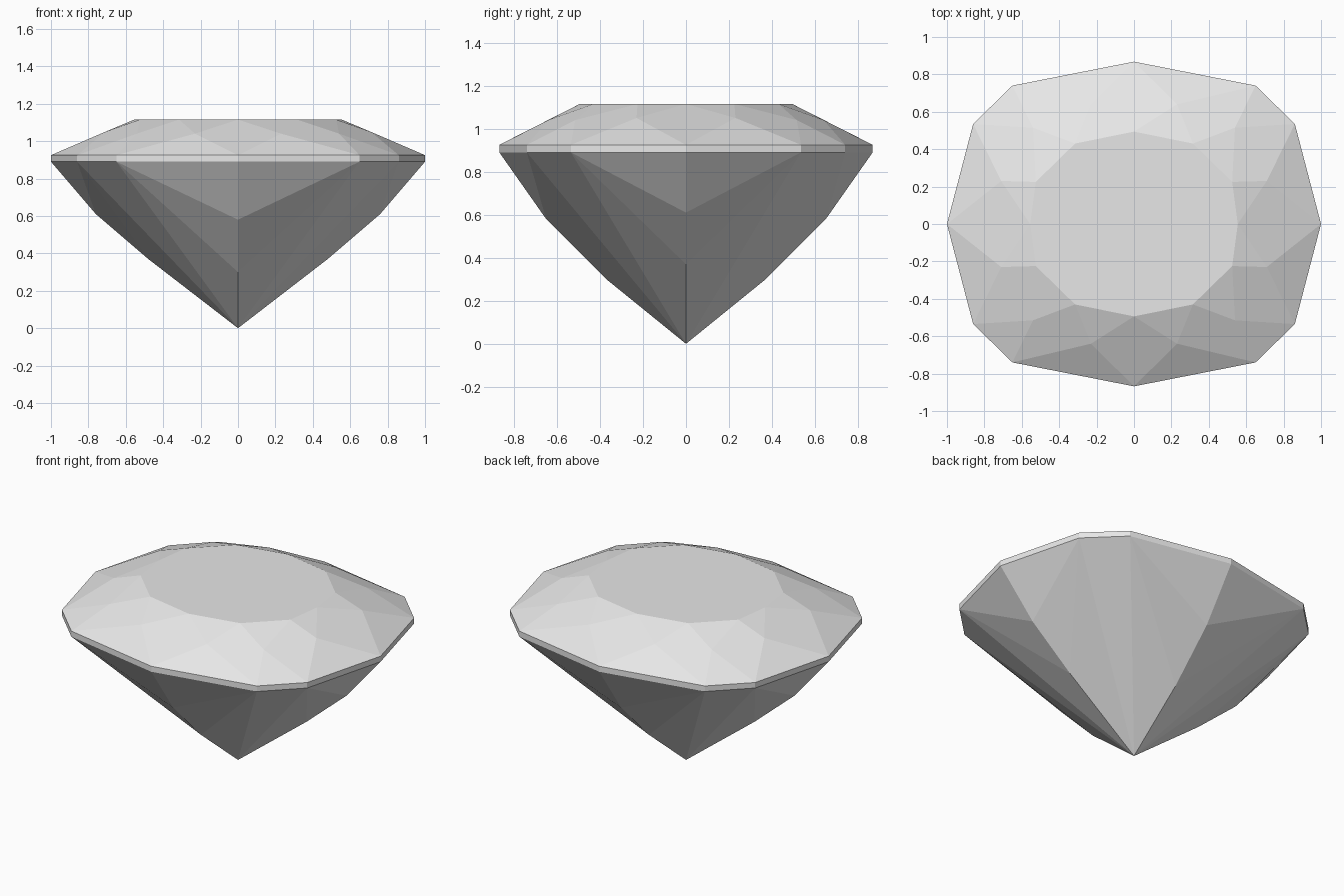
import bpy
import bmesh

default = bpy.data.objects.get("Cube")
if default:
    bpy.data.objects.remove(default, do_unlink=True)

# Heights of the cut
TABLE_Z, GIRDLE_TOP, GIRDLE_BOTTOM = 1.115, 0.925, 0.89

# Quarter outlines, running from +x to +y
girdle_quarter = [(1, 0), (0.86, 0.535), (0.65, 0.74), (0, 0.868)]
table_quarter = [(0.555, 0), (0.525, 0.225), (0.315, 0.43), (0, 0.494)]
star_quarter = [(0.71, 0.23, 1.05), (0.54, 0.515, 1.04), (0.23, 0.64, 1.04)]


def mirrored_ring(quarter):
    """Mirror a quarter outline into a full counter-clockwise ring."""
    half = quarter + [(-p[0], *p[1:]) for p in reversed(quarter)]
    full = half + [(p[0], -p[1], *p[2:]) for p in reversed(half)]
    return list(dict.fromkeys((p[0] + 0.0, p[1] + 0.0, *p[2:]) for p in full))


bm = bmesh.new()


def add_ring(points, z=None):
    return [bm.verts.new(p if z is None else (p[0], p[1], z)) for p in points]


table = add_ring(mirrored_ring(table_quarter), TABLE_Z)
stars = add_ring(mirrored_ring(star_quarter))
upper = add_ring(mirrored_ring(girdle_quarter), GIRDLE_TOP)
lower = add_ring(mirrored_ring(girdle_quarter), GIRDLE_BOTTOM)
# Pavilion points below the four sides: +x, +y, -x, -y
shoulder = add_ring([(0.76, 0, 0.61), (0, 0.65, 0.58), (-0.76, 0, 0.61), (0, -0.65, 0.58)])
keel = add_ring([(0.48, 0, 0.37), (0, 0.37, 0.30), (-0.48, 0, 0.37), (0, -0.37, 0.30)])
culet = bm.verts.new((0, 0, 0))

# Table, crown facets and girdle band
bm.faces.new(table)
count = len(upper)
for i in range(count):
    j = (i + 1) % count
    bm.faces.new((table[i], stars[i], table[j]))
    bm.faces.new((table[i], stars[i - 1], upper[i], stars[i]))
    bm.faces.new((upper[i], upper[j], stars[i]))
    bm.faces.new((lower[i], lower[j], upper[j], upper[i]))

# Pavilion facets on each side, and one long facet at each corner
for k in range(4):
    mid = 3 * k
    for corner in (lower[mid - 1], lower[mid + 1]):
        bm.faces.new((lower[mid], corner, shoulder[k]))
        bm.faces.new((shoulder[k], corner, keel[k]))
        bm.faces.new((keel[k], corner, culet))
    bm.faces.new((lower[mid + 1], culet, lower[mid + 2]))

bmesh.ops.recalc_face_normals(bm, faces=bm.faces)
mesh = bpy.data.meshes.new("cut_gem")
bm.to_mesh(mesh)
bm.free()

gem = bpy.data.objects.new("cut_gem", mesh)
bpy.context.collection.objects.link(gem)

# Single pale grey material
color = (0.8, 0.8, 0.8, 1)
mat = bpy.data.materials.new("pale_grey")
mat.use_nodes = True
mat.diffuse_color = color
mat.node_tree.nodes["Principled BSDF"].inputs["Base Color"].default_value = color
mesh.materials.append(mat)
